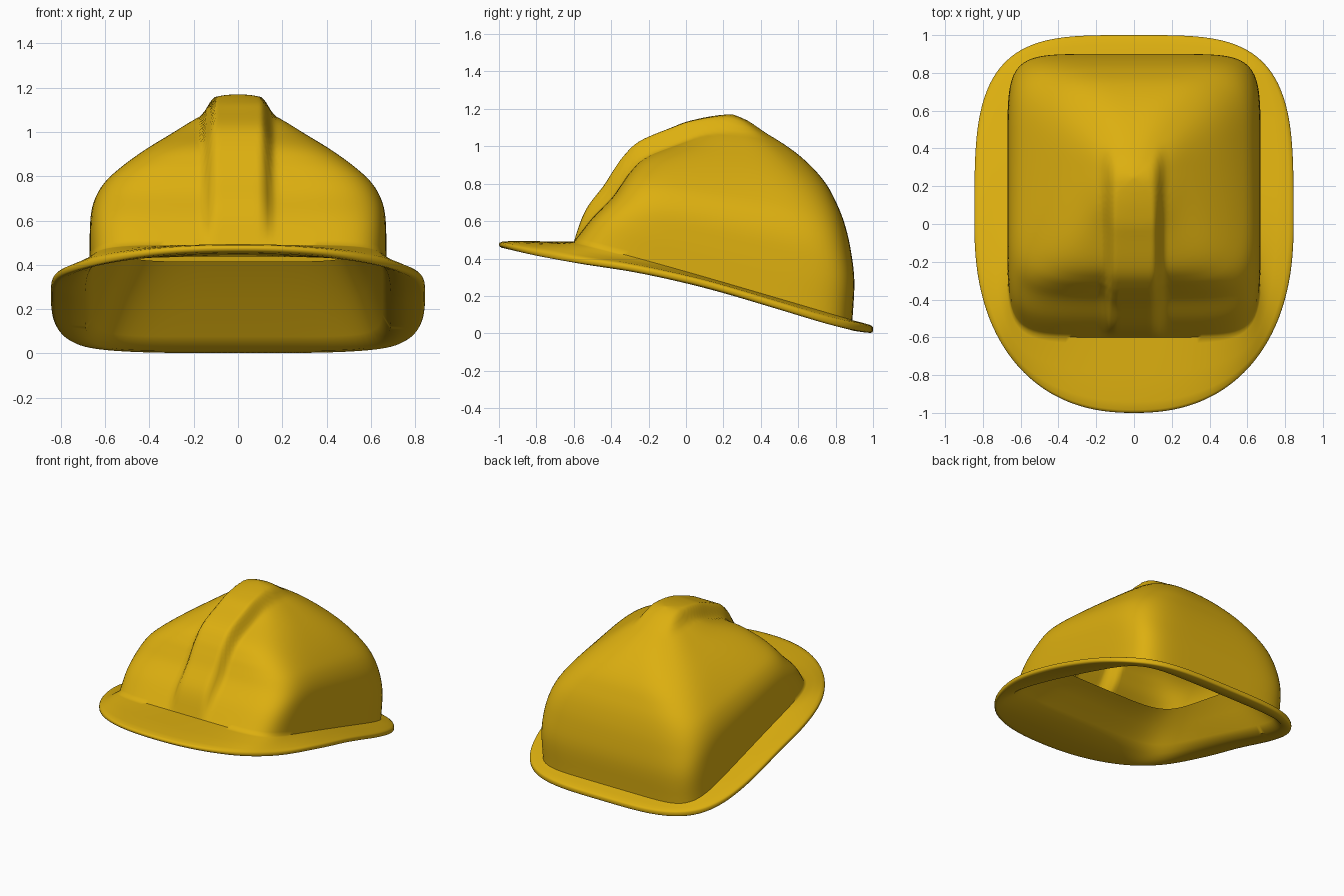
import bpy, bmesh, math

if "Cube" in bpy.data.objects:
    bpy.data.objects.remove(bpy.data.objects["Cube"])

SEG = 192      # points around each ring
LEVELS = 44    # rings up the dome
TOP = 1.13     # crown height without the ridge


def curve(xs, ys, x):
    """Smooth interpolation through a few profile points."""
    x = min(max(x, xs[0]), xs[-1])
    i = max(k for k in range(len(xs) - 1) if xs[k] <= x)

    def slope(k):
        a, b = max(k - 1, 0), min(k + 1, len(xs) - 1)
        return (ys[b] - ys[a]) / (xs[b] - xs[a])
    d = xs[i + 1] - xs[i]
    t = (x - xs[i]) / d
    return ((2*t**3 - 3*t**2 + 1) * ys[i] + (t**3 - 2*t**2 + t) * d * slope(i)
            + (3*t**2 - 2*t**3) * ys[i + 1] + (t**3 - t**2) * d * slope(i + 1))


def smooth(a, b, x):
    t = min(max((x - a) / (b - a), 0), 1)
    return t * t * (3 - 2 * t)


def outline(half_x, front, back, n_front, n_back):
    """Rounded-rectangle ring in plan, with different front and back corners."""
    pts = []
    for j in range(SEG):
        a = 2 * math.pi * j / SEG
        c, s = math.cos(a), math.sin(a)
        n = n_front if s < 0 else n_back
        r = (abs(c)**n + abs(s)**n) ** (-1 / n)
        pts.append((half_x * r * c, (front + back) / 2 + (back - front) / 2 * r * s))
    return pts


def base_z(y):
    return curve([-.6, -.4, 0, .5, .89], [.49, .44, .33, .185, .07], y)


def edge_z(y):
    return curve([-1, -.8, -.6, -.3, 0, .2, .5, .8, 1],
                 [.475, .43, .395, .352, .29, .238, .148, .06, .022], y)


# Plan outlines: wall foot, brim edge, opening inside
foot = [(x, y, base_z(y)) for x, y in outline(.67, -.6, .89, 7, 7)]
edge = [(x, y, edge_z(y)) for x, y in outline(.845, -1, 1, 2.3, 3.8)]
hole = [(x, y, .58 - .18 * (y + .3)) for x, y in outline(.52, -.3, .62, 5, 5)]


def blend(p, q, t, dz=0):
    return [tuple(u + (v - u) * t + (dz if k == 2 else 0)
                  for k, (u, v) in enumerate(zip(a, b))) for a, b in zip(p, q)]


# Inner lining, brim underside, rolled edge, brim top
rings = [hole,
         blend(foot, hole, .5, .0),
         blend(foot, hole, .12, -.035),
         blend(foot, edge, .12, -.052),
         blend(foot, edge, .55, -.038),
         blend(foot, edge, .88, -.026),
         blend(foot, edge, .965, -.018),
         blend(foot, edge, .992, -.010),
         edge,
         blend(foot, edge, .992, .009),
         blend(foot, edge, .96, .014),
         blend(foot, edge, .85, .016),
         blend(foot, edge, .5, .010),
         blend(foot, edge, .1, .002),
         foot]

# Dome: half width, front, back and corner squareness by height fraction
H = [0, .2, .36, .48, .58, .7, .82, .92, .98, 1]
WIDTH = [.67, .67, .66, .62, .55, .44, .305, .18, .08, 0]
FRONT = [-.6, -.5, -.4, -.345, -.3, -.22, -.05, .08, .18, .25]
BACK = [.89, .9, .88, .85, .81, .74, .62, .47, .34, .25]
SQUARE = [7, 7, 6, 5.5, 5, 4, 3, 2.5, 2.1, 2]
RIDGE_H = [0, .2, .36, .6, .84, .92, 1]
RIDGE_D = [0, .055, .078, .092, .09, .07, .042]


def add_ridge(x, y, z, h):
    """Push the central front band outwards to form the raised ridge."""
    d = curve(RIDGE_H, RIDGE_D, h)
    d *= (1 - smooth(.10, .17, abs(x))) * (1 - smooth(.22, .45, y))
    a = math.radians(38 + 50 * h)
    return (x, y - d * math.cos(a), z + d * math.sin(a))


for i in range(1, LEVELS):
    h = 1 - (1 - i / LEVELS) ** 1.5
    n = curve(H, SQUARE, h)
    ring = outline(curve(H, WIDTH, h), curve(H, FRONT, h), curve(H, BACK, h), n, n)
    rings.append([add_ridge(x, y, f[2] + (TOP - f[2]) * h, h)
                  for (x, y), f in zip(ring, foot)])

# Skin the rings and close the crown
bm = bmesh.new()
loops = [[bm.verts.new(p) for p in ring] for ring in rings]
for a, b in zip(loops, loops[1:]):
    for j in range(SEG):
        k = (j + 1) % SEG
        bm.faces.new((a[j], a[k], b[k], b[j]))
apex = bm.verts.new(add_ridge(0, .25, TOP, 1))
for j in range(SEG):
    bm.faces.new((loops[-1][j], loops[-1][(j + 1) % SEG], apex))

mesh = bpy.data.meshes.new("hard_hat_shell")
bm.to_mesh(mesh)
bm.free()
shell = bpy.data.objects.new("hard_hat_shell", mesh)
bpy.context.collection.objects.link(shell)

# Yellow plastic
yellow = bpy.data.materials.new("yellow_plastic")
yellow.diffuse_color = (.72, .43, .005, 1)
yellow.use_nodes = True
yellow.node_tree.nodes["Principled BSDF"].inputs["Base Color"].default_value = yellow.diffuse_color
mesh.materials.append(yellow)

bpy.context.view_layer.objects.active = shell
shell.select_set(True)
bpy.ops.object.shade_smooth_by_angle(angle=math.radians(50))
